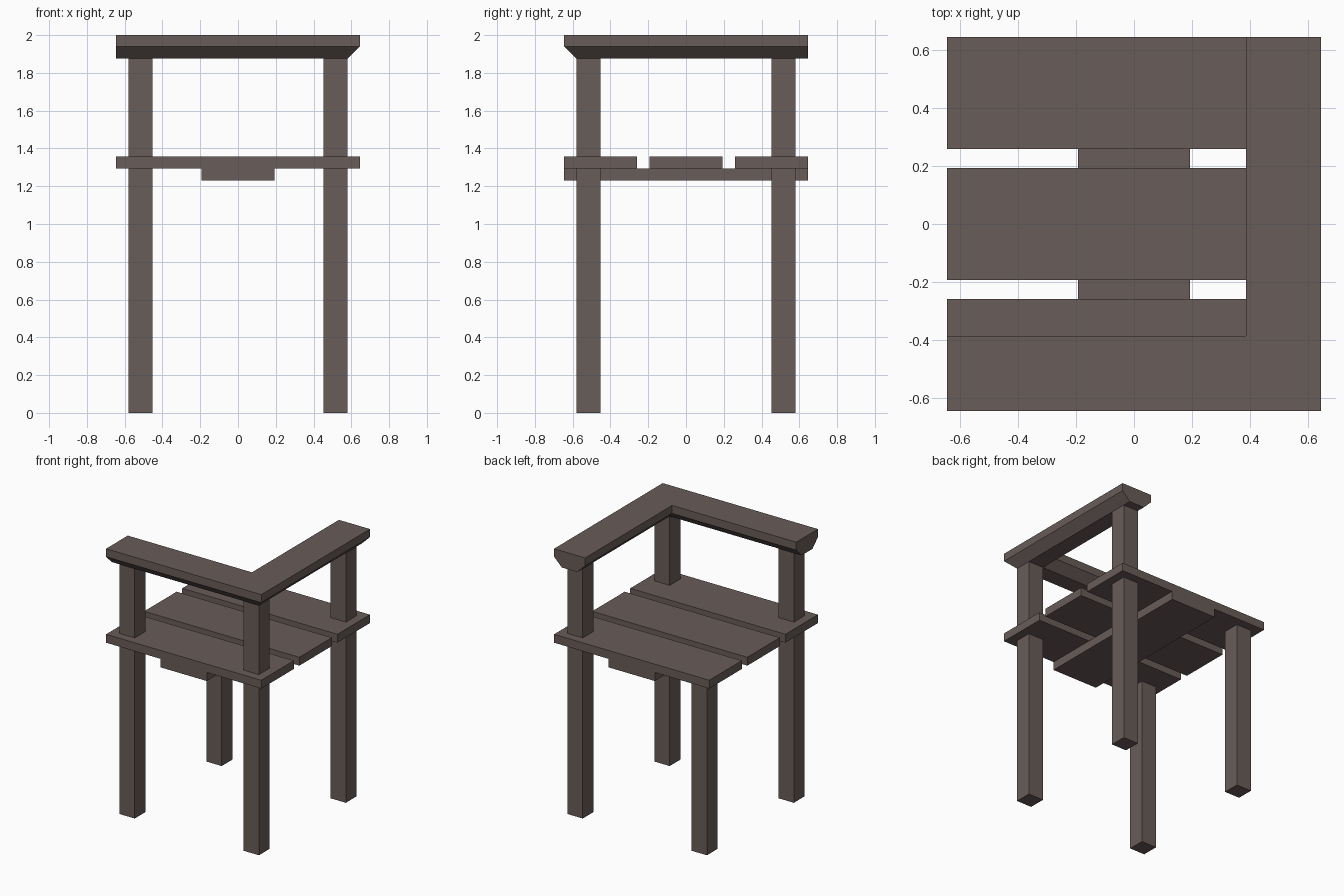
import bpy, bmesh

if "Cube" in bpy.data.objects:
    bpy.data.objects.remove(bpy.data.objects["Cube"])

H = 0.645            # half width of the chair
LEG_IN, LEG_OUT = 0.452, 0.58
SEAT_LO, SEAT_HI = 1.294, 1.357
RAIL_LO, RAIL_MID, RAIL_HI = 1.876, 1.94, 2.0
RAIL_W = 0.258

wood = bpy.data.materials.new("dark_wood")
wood.diffuse_color = (0.14, 0.107, 0.099, 1)
wood.use_nodes = True
wood.node_tree.nodes["Principled BSDF"].inputs["Base Color"].default_value = wood.diffuse_color


def finish(name, bm):
    bmesh.ops.recalc_face_normals(bm, faces=bm.faces)
    mesh = bpy.data.meshes.new(name)
    bm.to_mesh(mesh)
    bm.free()
    mesh.materials.append(wood)
    obj = bpy.data.objects.new(name, mesh)
    bpy.context.collection.objects.link(obj)
    return obj


def box(name, x, y, z):
    bm = bmesh.new()
    bmesh.ops.create_cube(bm, size=1)
    bounds = (x, y, z)
    for v in bm.verts:
        for i, (lo, hi) in enumerate(bounds):
            v.co[i] = lo if v.co[i] < 0 else hi
    return finish(name, bm)


def span(sign):
    return tuple(sorted((sign * LEG_IN, sign * LEG_OUT)))


# Four legs; upper posts on all corners except back left
for sx, side in ((-1, "left"), (1, "right")):
    for sy, end in ((-1, "front"), (1, "back")):
        box(f"{end}_{side}_leg", span(sx), span(sy), (0, SEAT_LO))
        if (sx, sy) != (-1, 1):
            box(f"{end}_{side}_post", span(sx), span(sy), (SEAT_HI, RAIL_LO))

# Three seat planks
for name, y in (("front", (-H, -0.259)), ("middle", (-0.193, 0.193)), ("back", (0.259, H))):
    box(f"{name}_seat_plank", (-H, H), y, (SEAT_LO, SEAT_HI))

# Brace running under the planks
box("seat_brace", (-0.193, 0.193), (-H, H), (1.23, SEAT_LO))

# L-shaped top rail: chamfered profile (inset, height) swept round a mitred corner
chamfer = H - LEG_OUT
profile = [(0, RAIL_HI), (0, RAIL_MID), (chamfer, RAIL_LO),
           (RAIL_W - chamfer, RAIL_LO), (RAIL_W, RAIL_MID), (RAIL_W, RAIL_HI)]
bm = bmesh.new()
rings = [
    [bm.verts.new((-H, d - H, z)) for d, z in profile],
    [bm.verts.new((H - d, d - H, z)) for d, z in profile],
    [bm.verts.new((H - d, H, z)) for d, z in profile],
]
n = len(profile)
for a, b in zip(rings, rings[1:]):
    for i in range(n):
        j = (i + 1) % n
        bm.faces.new((a[i], a[j], b[j], b[i]))
bm.faces.new(rings[0])
bm.faces.new(rings[-1])
finish("top_rail", bm)
